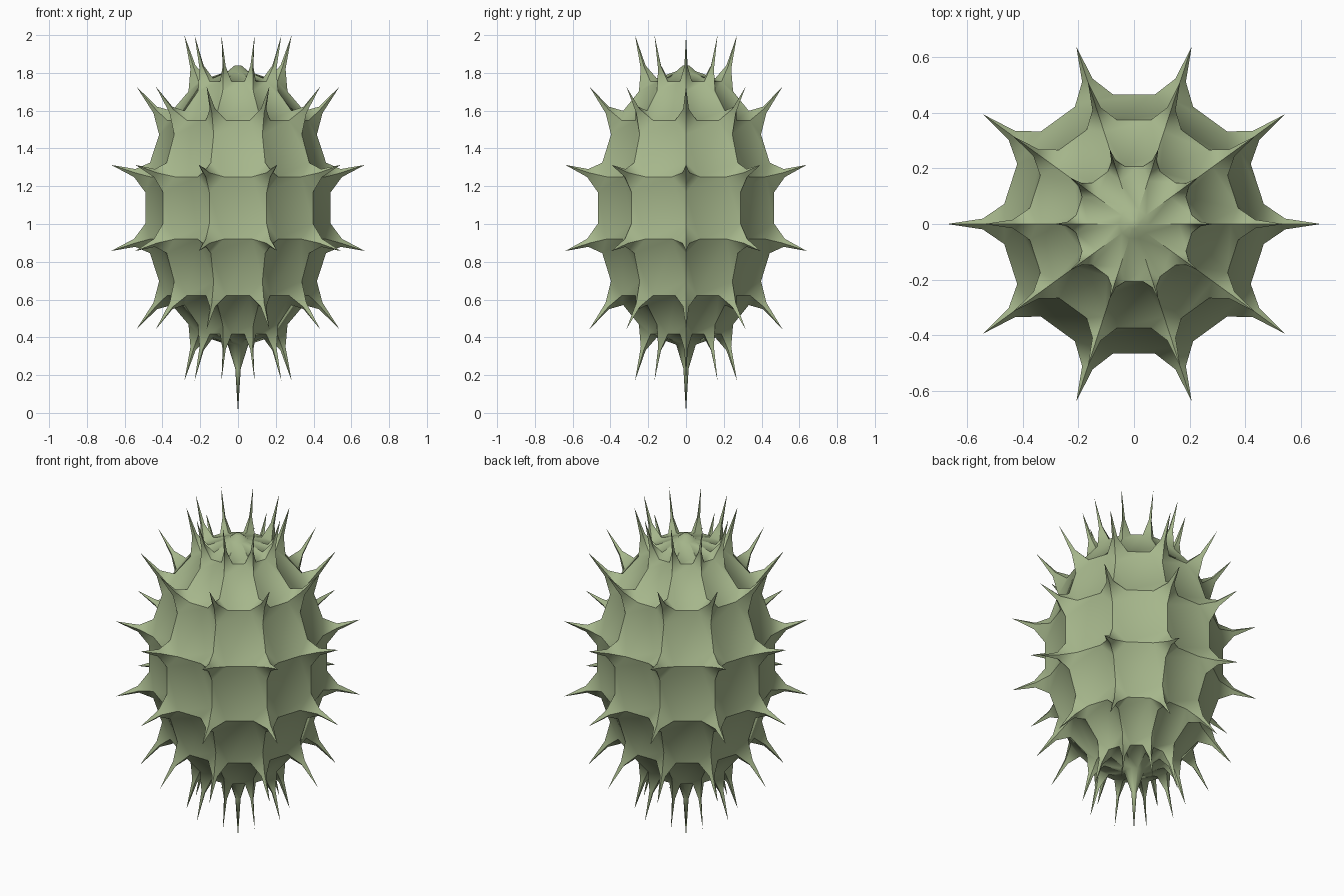
import bpy, bmesh
from math import pi
from mathutils import Vector, Matrix

if "Cube" in bpy.data.objects:
    bpy.data.objects.remove(bpy.data.objects["Cube"])

MID_Z = 1.085            # height of the body centre
BODY = Vector((0.503, 0.503, 0.742))
# spike tips per ring, keyed by rounded sphere height: (radius, height above centre)
TIPS = {0.2: (0.672, 0.228), 0.6: (0.538, 0.643), 0.9: (0.284, 0.915), 1.0: (0.0, 1.085)}

bm = bmesh.new()
# ten-sided ball with a corner on the x axis
bmesh.ops.create_uvsphere(bm, u_segments=10, v_segments=7, radius=1.0,
                          matrix=Matrix.Rotation(pi / 2, 4, 'Z'))

# stretch the ball and remember each corner and its spike tip
spikes = []
for v in bm.verts:
    d = v.co.copy()
    v.co = Vector(a * b for a, b in zip(d, BODY))
    r, h = TIPS[round(abs(d.z), 1)]
    flat = Vector((d.x, d.y, 0))
    flat = flat.normalized() * r if flat.length > 0.01 else Vector((0, 0, 0))
    tip = flat + Vector((0, 0, h if d.z > 0 else -h))
    spikes.append((v.co.copy(), tip, d.z > 0.99))

# cut every corner a quarter of the way along its edges
bases = bmesh.ops.bevel(bm, geom=bm.verts[:], offset=25, offset_type='PERCENT',
                        segments=1, profile=0.5, affect='VERTICES')['faces']
bm.normal_update()
level = {}
for f in bases:
    for v in f.verts:
        level[v] = (0, f.index, len(f.verts))

# raise a concave spike from each cut corner
for i, f in enumerate(bases):
    for v in f.verts:
        level[v] = (0, i, len(f.verts))
for i, f in enumerate(bmesh.ops.extrude_discrete_faces(bm, faces=bases)['faces']):
    c = f.calc_center_median()
    corner, tip, crown = min(spikes, key=lambda s: (s[0] - c).length)
    if crown:            # blunt knob with a small dimple
        shift, width = Vector((0, 0, 0.018)), 0.33
        tip = corner + Vector((0, 0, 0.008))
    else:
        shift, width = (tip - corner) * 0.33, 0.27
    sides = len(f.verts)
    for v in f.verts:
        v.co = corner + (v.co - corner) * width + shift
        level[v] = (1, i, sides)
    point = bmesh.ops.poke(bm, faces=[f])['verts'][0]
    point.co = tip
    level[point] = (2, i, sides)

bmesh.ops.recalc_face_normals(bm, faces=bm.faces[:])

# spikes flow smoothly into the panels; ridges and panel borders stay sharp
for f in bm.faces:
    f.smooth = True
for e in bm.edges:
    a, b = (level[v] for v in e.verts)
    pole = a[2] > 4 and b[2] > 4
    e.smooth = a == b or pole

mesh = bpy.data.meshes.new("spiky_body")
bm.to_mesh(mesh)
bm.free()
body = bpy.data.objects.new("spiky_body", mesh)
bpy.context.collection.objects.link(body)
body.location.z = MID_Z

# green skin
skin = bpy.data.materials.new("green_skin")
skin.diffuse_color = (0.38, 0.47, 0.26, 1)
skin.use_nodes = True
skin.node_tree.nodes["Principled BSDF"].inputs["Base Color"].default_value = skin.diffuse_color
mesh.materials.append(skin)
